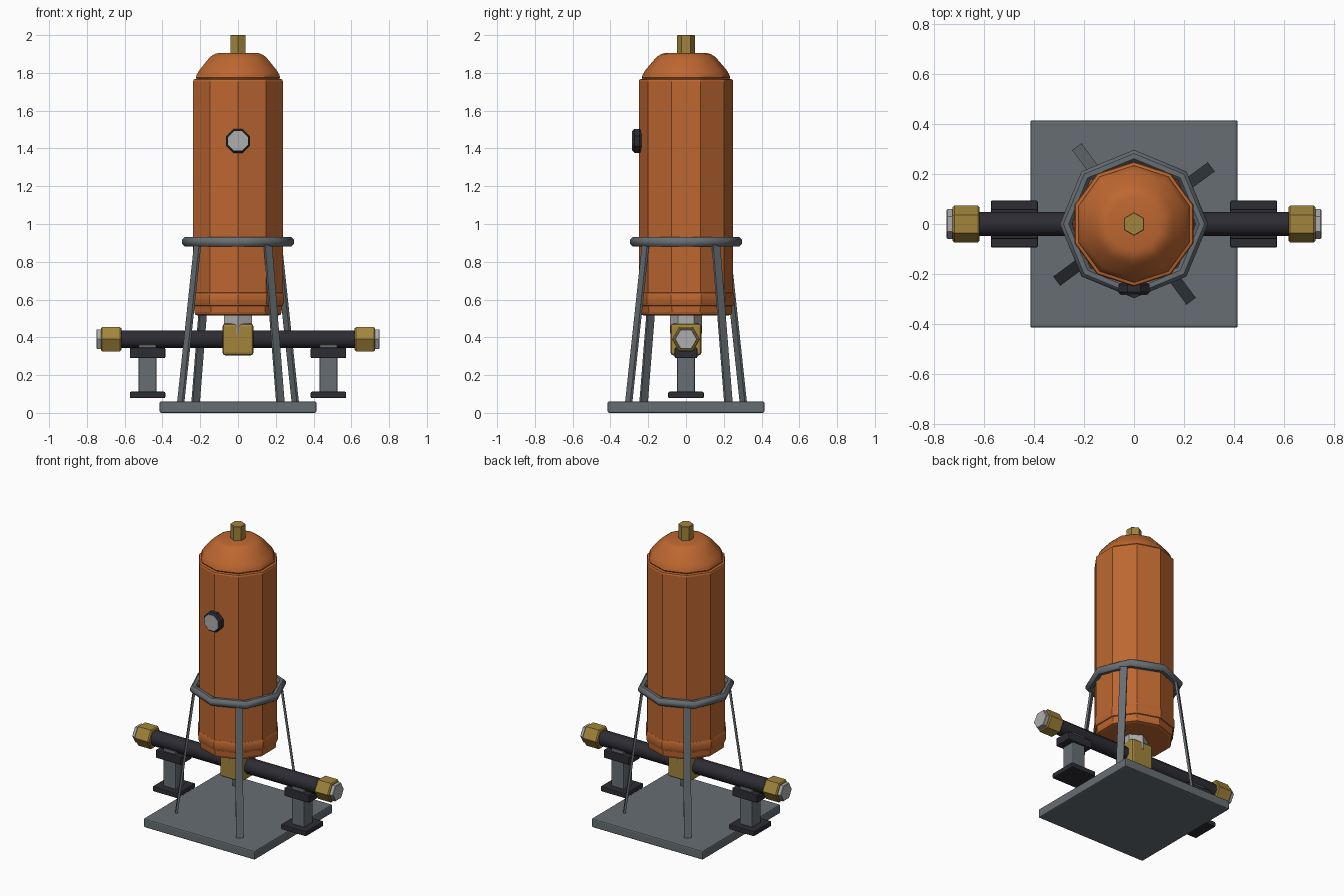
import bpy, bmesh
from math import cos, sin, pi, radians
from mathutils import Vector, Matrix

if "Cube" in bpy.data.objects:
    bpy.data.objects.remove(bpy.data.objects["Cube"])


def material(name, rgb):
    m = bpy.data.materials.new(name)
    m.use_nodes = True
    m.diffuse_color = (*rgb, 1)
    bsdf = next(n for n in m.node_tree.nodes if n.type == "BSDF_PRINCIPLED")
    bsdf.inputs["Base Color"].default_value = (*rgb, 1)
    return m


ORANGE = material("orange paint", (0.51, 0.135, 0.03))
STEEL = material("blue grey steel", (0.135, 0.155, 0.17))
BRASS = material("brass", (0.36, 0.235, 0.045))
DARK = material("dark iron", (0.026, 0.025, 0.034))
PALE = material("pale metal", (0.42, 0.42, 0.42))


def finish(bm, name, mat, bevel=0, smooth=None, segments=2):
    bmesh.ops.recalc_face_normals(bm, faces=bm.faces)
    mesh = bpy.data.meshes.new(name)
    bm.to_mesh(mesh)
    bm.free()
    mesh.materials.append(mat)
    ob = bpy.data.objects.new(name, mesh)
    bpy.context.collection.objects.link(ob)
    if bevel:
        mod = ob.modifiers.new("bevel", "BEVEL")
        mod.width, mod.segments = bevel, segments
        mod.limit_method = "ANGLE"
        mod.angle_limit = radians(65)
    if smooth:
        bpy.ops.object.select_all(action="DESELECT")
        ob.select_set(True)
        bpy.context.view_layer.objects.active = ob
        bpy.ops.object.shade_smooth_by_angle(angle=radians(smooth))
    return ob


def box(name, mat, lo, hi, bevel=0.006):
    bm = bmesh.new()
    bmesh.ops.create_cube(bm, size=1)
    lo, hi = Vector(lo), Vector(hi)
    for v in bm.verts:
        v.co = (lo + hi) / 2 + v.co * (hi - lo)
    return finish(bm, name, mat, bevel)


def lathe(name, mat, profile, sides, place=Matrix(), smooth=None):
    """Turn (radius, height) points around z, with a corner facing -y."""
    bm = bmesh.new()
    rings = []
    for r, z in profile:
        angles = [2 * pi * i / sides - pi / 2 for i in range(sides)]
        rings.append([bm.verts.new(place @ Vector((r * cos(a), r * sin(a), z))) for a in angles])
    for a, b in zip(rings, rings[1:]):
        for i in range(sides):
            j = (i + 1) % sides
            bm.faces.new((a[i], a[j], b[j], b[i]))
    bm.faces.new(rings[0])
    bm.faces.new(rings[-1])
    return finish(bm, name, mat, smooth=smooth)


def chamfered(r, a, b, c=0.006):
    return [(r - c, a), (r, a + c), (r, b - c), (r - c, b)]


# Ten-sided tank with its bottom band and dome
lathe("tank_body", ORANGE, [(0.22, 0.515), (0.238, 0.52), (0.243, 0.535), (0.25, 0.64),
                            (0.25, 1.755), (0.246, 1.765), (0.235, 1.768)], 10)
lathe("tank_bottom_band", ORANGE, [(0.235, 0.56), (0.25, 0.568), (0.256, 0.585), (0.256, 0.62),
                                   (0.25, 0.636), (0.235, 0.642)], 10, smooth=30)
lathe("tank_dome", ORANGE, [(0.225, 1.76), (0.234, 1.775), (0.23, 1.79), (0.215, 1.815),
                            (0.168, 1.87), (0.15, 1.888), (0.13, 1.9), (0.105, 1.906)],
      10, smooth=32)
lathe("top_nozzle", BRASS, chamfered(0.047, 1.88, 2.0, 0.003), 6)

# Round gauge on the front of the tank
gauge = Matrix.Translation((0, 0, 1.44)) @ Matrix.Rotation(radians(90), 4, "X")
gauge = gauge @ Matrix.Rotation(radians(22.5), 4, "Z")
lathe("gauge_rim", DARK, chamfered(0.068, 0.236, 0.282, 0.009), 8, gauge)
lathe("gauge_face", PALE, [(0.056, 0.275), (0.056, 0.285)], 8, gauge)

# Octagonal hoop carrying the tank
bm = bmesh.new()
loops = []
for i in range(8):
    a = i * pi / 4
    loop = []
    for k in range(8):
        t = (k + 0.5) * pi / 4
        r = 0.272 + 0.027 * cos(t)
        loop.append(bm.verts.new((r * cos(a), r * sin(a), 0.905 + 0.027 * sin(t))))
    loops.append(loop)
for i in range(8):
    p, q = loops[i], loops[(i + 1) % 8]
    for k in range(8):
        n = (k + 1) % 8
        bm.faces.new((p[k], q[k], q[n], p[n]))
finish(bm, "support_hoop", STEEL, smooth=46)

# Four flat splayed legs
for i, label in enumerate(("back_left", "back_right", "front_right", "front_left")):
    bm = bmesh.new()
    bmesh.ops.create_cube(bm, size=1)
    turn = Matrix.Rotation(radians(36.5 + 90 * i), 3, "Z")
    for v in bm.verts:
        top = v.co.z > 0
        radius = 0.265 if top else 0.378
        v.co = turn @ Vector((radius + v.co.x * 0.014, v.co.y * 0.046, 0.9 if top else 0.05))
    finish(bm, label + "_leg", STEEL)

box("base_plate", STEEL, (-0.415, -0.415, 0), (0.415, 0.415, 0.06), 0.008)

# Valve block and neck below the tank
box("valve_block", BRASS, (-0.082, -0.082, 0.305), (0.082, 0.082, 0.472), 0.014)
lathe("valve_neck", PALE, [(0.086, 0.42), (0.086, 0.525)], 6)

# Horizontal pipe with end fittings and two stands
along = Matrix.Translation((0, 0, 0.39)) @ Matrix.Rotation(radians(90), 4, "Y")
eighth = along @ Matrix.Rotation(radians(22.5), 4, "Z")
lathe("pipe", DARK, [(0.051, -0.63), (0.051, 0.63)], 8, eighth, smooth=46)
for s, side in ((1, "left"), (-1, "right")):
    flip = Matrix.Scale(s, 4, (1, 0, 0)) @ along
    lathe(side + "_fitting", BRASS, chamfered(0.074, 0.618, 0.726, 0.007), 6, flip)
    lathe(side + "_end_cap", PALE, chamfered(0.06, 0.7, 0.75, 0.004), 6, flip)

    def block(name, mat, hx, hy, z0, z1):
        x = s * 0.479
        box(side + name, mat, (x - hx, -hy, z0), (x + hx, hy, z1))

    block("_stand_foot", DARK, 0.094, 0.094, 0.078, 0.112)
    block("_stand_post", STEEL, 0.047, 0.047, 0.1, 0.362)
    block("_stand_saddle", DARK, 0.094, 0.06, 0.29, 0.345)
